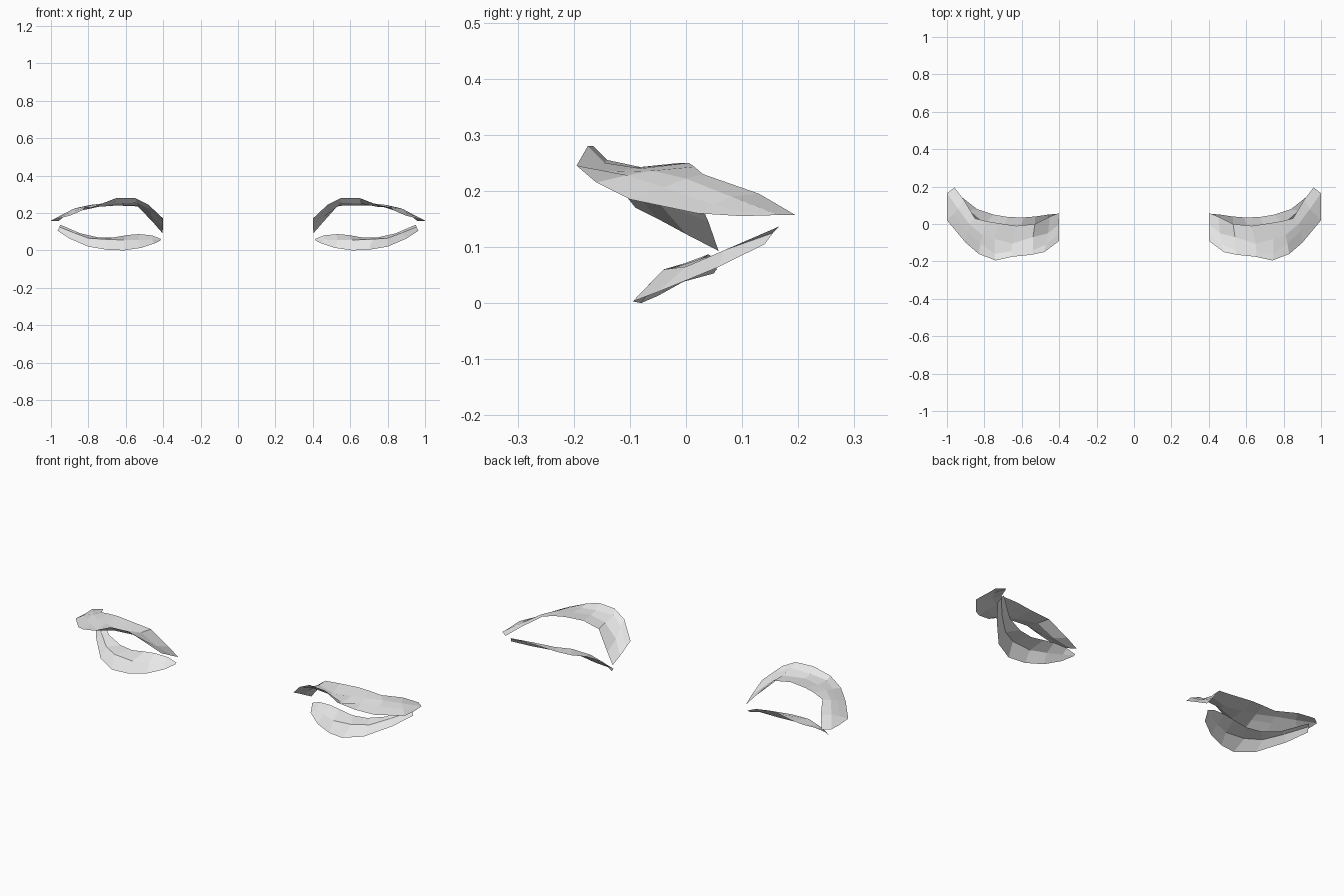
import bpy
import bmesh

cube = bpy.data.objects.get("Cube")
if cube:
    bpy.data.objects.remove(cube, do_unlink=True)

# One pale grey for every part
grey = bpy.data.materials.new("pale_grey")
grey.use_nodes = True
colour = (0.8, 0.8, 0.8, 1.0)
grey.diffuse_color = colour
shader = next(n for n in grey.node_tree.nodes if n.type == "BSDF_PRINCIPLED")
shader.inputs["Base Color"].default_value = colour


def faceted_strip(name, rows, side):
    """Loft a thin flat-faced strip through rows of points given in hundredths."""
    builder = bmesh.new()
    grid = [[builder.verts.new((side * x / 100, y / 100, z / 100))
             for x, y, z in row] for row in rows]
    for front, back in zip(grid, grid[1:]):
        for i in range(len(front) - 1):
            corners = [front[i], front[i + 1], back[i + 1], back[i]]
            if side < 0:
                corners.reverse()
            builder.faces.new(corners)
    mesh = bpy.data.meshes.new(name)
    builder.to_mesh(mesh)
    builder.free()
    mesh.materials.append(grey)
    strip = bpy.data.objects.new(name, mesh)
    bpy.context.collection.objects.link(strip)
    return strip


# Upper eyelid: front rim, valley, ridge and back rim, from inner to outer corner
upper_front = [(40, -9, 17), (48, -15, 24.5), (55, -16.5, 28), (65, -17.5, 28),
               (74, -19.5, 24.5), (83, -16, 21.5), (90, -10, 18.5),
               (100, 2, 16), (100, 10, 15.5)]
upper_valley = [(40, -5, 15), (47, -11, 22), (54, -14, 25.5), (65.5, -14.5, 25),
                (74.5, -16, 23.3), (82, -10.5, 22.8), (89, -4, 20.6),
                (97, 5, 17.5), (100, 13, 15.6)]
upper_ridge = [(40, 0, 12.3), (46, -5, 18), (54, -7, 24), (65, -10.5, 24),
               (74.5, -8, 24), (81, -6, 23.6), (88, 0, 22.2),
               (94, 8, 19), (100, 16.5, 15.7)]
upper_back = [(40.5, 5.8, 9.3), (45, 4, 14.5), (53, 0, 23.5), (63, -1, 25),
              (73, 0.5, 25), (79, 1.5, 24.3), (85, 3, 23),
              (91, 13, 19.5), (96, 19.5, 15.7)]

# Lower eyelid: front rim, crease and back rim
lower_front = [(41.5, 5, 5.3), (44.5, -0.5, 3.8), (52, -5, 1.3), (61, -8, 0),
               (70, -9.5, 0.3), (80, -5, 2), (90, 5.5, 6.3), (96.5, 14, 10.5)]
lower_crease = [(41.5, 5.2, 5.7), (46, 2, 5.7), (53, -1.5, 5.6), (61, -4.5, 5.5),
                (72, -4, 6), (80, 0, 6.5), (88, 7, 9.5), (95.5, 15.5, 12.5)]
lower_back = [(41, 5.5, 6), (46, 5, 8), (53, 4, 8.7), (59, 3.5, 8.2),
              (67, 3.7, 6.8), (75, 5, 7), (84, 8, 9), (95, 16.7, 13.7)]

for label, side in (("left", 1), ("right", -1)):
    faceted_strip(label + "_upper_eyelid",
                  [upper_front, upper_valley, upper_ridge, upper_back], side)
    faceted_strip(label + "_lower_eyelid",
                  [lower_front, lower_crease, lower_back], side)
